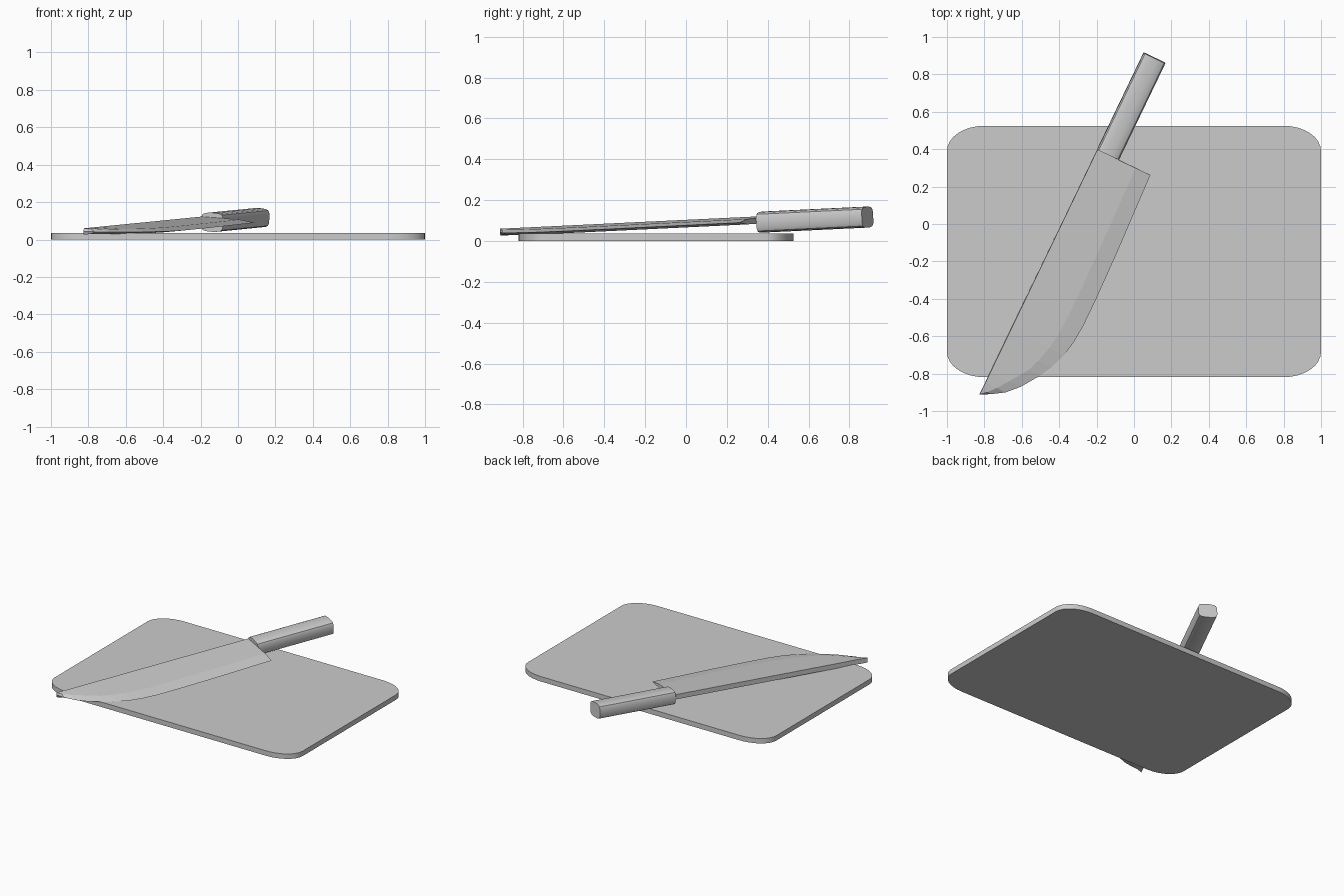
import bpy, math
from mathutils import Vector

if "Cube" in bpy.data.objects:
    bpy.data.objects.remove(bpy.data.objects["Cube"])


def make(name, verts, faces, smooth=None):
    me = bpy.data.meshes.new(name)
    me.from_pydata(verts, [], faces)
    ob = bpy.data.objects.new(name, me)
    bpy.context.collection.objects.link(ob)
    bpy.context.view_layer.objects.active = ob
    bpy.ops.object.select_all(action='DESELECT')
    ob.select_set(True)
    bpy.ops.object.mode_set(mode='EDIT')
    bpy.ops.mesh.select_all(action='SELECT')
    bpy.ops.mesh.remove_doubles(threshold=0.0001)
    bpy.ops.mesh.normals_make_consistent(inside=False)
    bpy.ops.object.mode_set(mode='OBJECT')
    if smooth:
        bpy.ops.object.shade_smooth_by_angle(angle=math.radians(smooth))
    return ob


def prism(name, low, high, smooth=None):
    n = len(low)
    sides = [(i, (i + 1) % n, n + (i + 1) % n, n + i) for i in range(n)]
    return make(name, low + high, sides + [tuple(range(n)), tuple(range(n, 2 * n))], smooth)


# Cutting board with elliptical corners
outline = []
for k, (sx, sy) in enumerate([(1, 1), (-1, 1), (-1, -1), (1, -1)]):
    for j in range(9):
        a = math.radians(90 * k + 90 * j / 8)
        outline.append((sx * 0.8 + 0.2 * math.cos(a),
                        -0.147 + sy * 0.537 + 0.135 * math.sin(a)))
prism("cutting_board", [(x, y, 0) for x, y in outline],
      [(x, y, 0.036) for x, y in outline], 30)

# Knife frame: u along the spine from the tip, v across to the edge, w up
TIP = Vector((-0.825, -0.91, 0.043))
U = Vector((0.433, 0.901, 0.043))
V = Vector((0.901, -0.433, -0.05))
W = U.cross(V).normalized() * -1


def knife(u, v, w):
    return TIP + U * u + V * v + W * w


# Blade: flat body from the spine, then a bevel down to the cutting edge
edge = [(0, 0), (0.026, 0.054), (0.07, 0.122), (0.131, 0.181), (0.229, 0.248),
        (0.30, 0.285), (0.384, 0.316), (0.47, 0.333), (0.57, 0.341),
        (0.72, 0.341), (1.0, 0.334), (1.452, 0.315)]
verts, faces = [], []
for u, v in edge:
    inner = min(v * 0.72, v - 0.07) if v > 0.15 else v * 0.55
    verts += [knife(u, 0, 0.017), knife(u, inner, 0.013), knife(u, v, 0),
              knife(u, inner, -0.013), knife(u, 0, -0.017)]
# The tip keeps the full spine thickness
verts[1], verts[3] = verts[0].copy(), verts[4].copy()
for i in range(len(edge) - 1):
    for j in range(5):
        a, b = 5 * i + j, 5 * i + (j + 1) % 5
        faces.append((a, b, b + 5, a + 5))
faces.append((0, 2, 4))
last = len(verts) - 5
faces.append(tuple(range(last, last + 5)))
make("knife_blade", verts, faces)

# Handle: bar with rounded corners and slightly crowned faces
quarter = [(0.064, 0.026), (0.057, 0.041), (0.045, 0.047), (0.018, 0.051)]
top = quarter + [(-x, z) for x, z in reversed(quarter)]
section = top + [(-x, -z) for x, z in top]
prism("knife_handle",
      [knife(1.453, 0.064 + x, z - 0.01) for x, z in section],
      [knife(2.026, 0.064 + x, z - 0.01) for x, z in section], 30)
